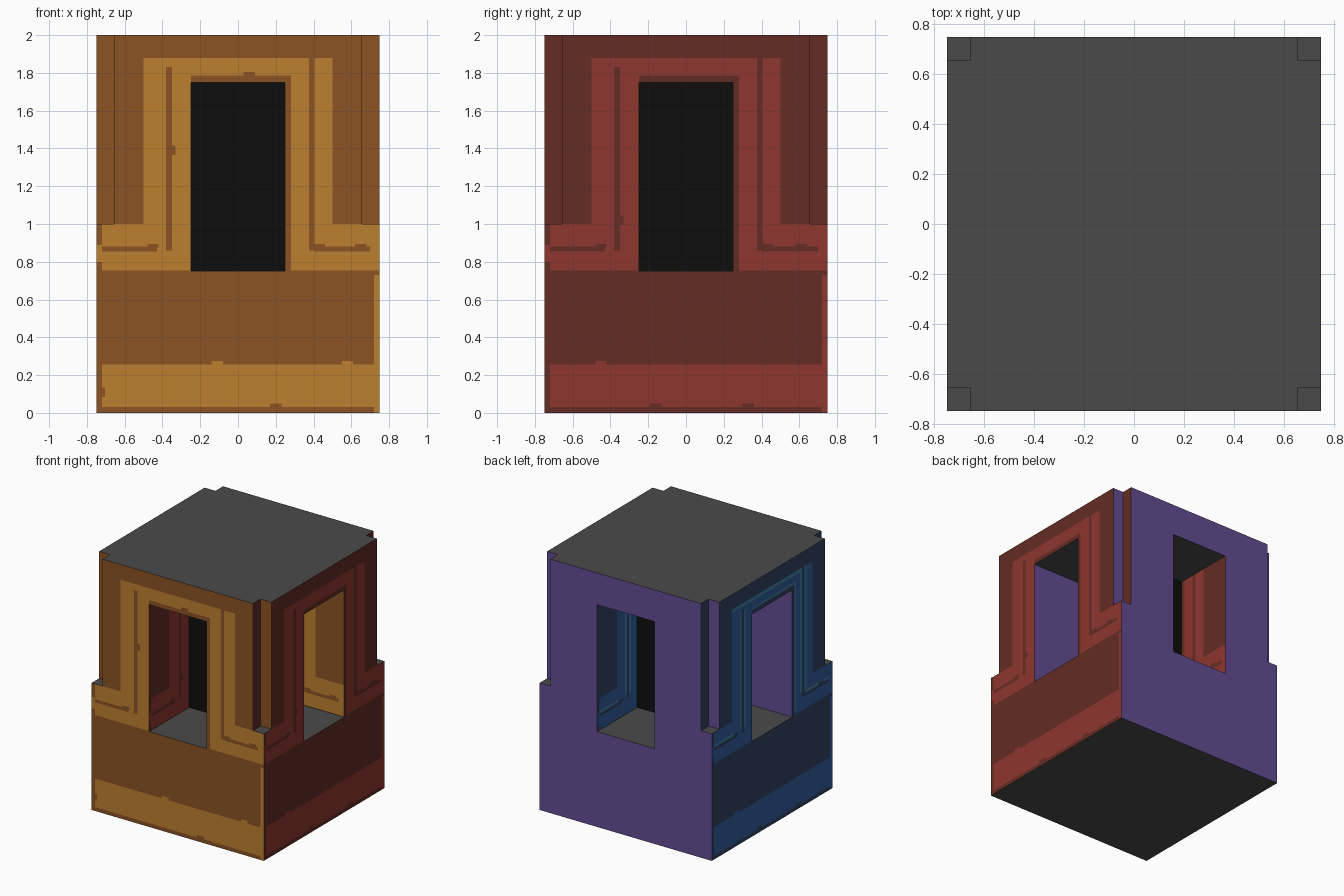
import bpy, bmesh
from mathutils import Vector

if "Cube" in bpy.data.objects:
    bpy.data.objects.remove(bpy.data.objects["Cube"])

# ---- Colours (sRGB hex converted to linear) ----
COLOURS = [("ochre", "BD802F"), ("brown", "8C5325"), ("red", "8F362E"), ("dark_red", "632C24"),
           ("blue", "315C9E"), ("navy", "334364"), ("teal", "3D84AA"), ("purple", "644C93"),
           ("grey", "4A4A4A"), ("black", "0D0D0D")]


def linear(h):
    vals = [int(h[i:i + 2], 16) / 255 for i in (0, 2, 4)]
    return [v / 12.92 if v <= 0.04045 else ((v + 0.055) / 1.055) ** 2.4 for v in vals]


mesh = bpy.data.meshes.new("tower_block")
INDEX = {}
for i, (name, h) in enumerate(COLOURS):
    mat = bpy.data.materials.new(name)
    mat.diffuse_color = (*linear(h), 1)
    mat.use_nodes = True
    mat.node_tree.nodes["Principled BSDF"].inputs["Base Color"].default_value = mat.diffuse_color
    mesh.materials.append(mat)
    INDEX[name] = i

# ---- Body: stepped block with notched upper corners and four deep window recesses ----
N, W = 0.656, 0.25
XS = [-0.75, -N, -W, W, N, 0.75]
ZS = [0, 0.75, 1, 1.75, 2]


def solid(x, y, z):
    if max(abs(x), abs(y)) > 0.75 or not 0 < z < 2:
        return False
    if abs(x) > N and abs(y) > N and z > 1:
        return False
    return not (0.75 < z < 1.75 and (abs(x) < W) != (abs(y) < W))


bm = bmesh.new()
for i in range(5):
    for j in range(5):
        for k in range(4):
            lo = Vector((XS[i], XS[j], ZS[k]))
            hi = Vector((XS[i + 1], XS[j + 1], ZS[k + 1]))
            mid, half = (lo + hi) / 2, (hi - lo) / 2
            if not solid(*mid):
                continue
            for axis in range(3):
                for s in (-1, 1):
                    probe = mid.copy()
                    probe[axis] += s * (half[axis] + 0.01)
                    if solid(*probe):
                        continue
                    a, b = (axis + 1) % 3, (axis + 2) % 3
                    corners = []
                    for p, q in ((-1, -1), (1, -1), (1, 1), (-1, 1))[::s]:
                        c = mid.copy()
                        c[axis] += s * half[axis]
                        c[a] += p * half[a]
                        c[b] += q * half[b]
                        corners.append(bm.verts.new(c))
                    bm.faces.new(corners)
bmesh.ops.remove_doubles(bm, verts=bm.verts, dist=0.0005)

# ---- Painted trim: (u0, u1, z0, z1), later layers cover earlier ones ----
LIGHT = [(-0.72, 0.75, 0.03, 0.255), (0.72, 0.75, 0.0, 0.73),
         (-0.75, 0.75, 0.755, 1.0), (-0.5, 0.5, 1.0, 1.88)]
GLINT = [(-0.40, -0.33, 0.9, 1.83), (0.35, 0.43, 0.9, 1.88), (0.28, 0.30, 0.78, 1.80),
         (-0.25, 0.30, 1.78, 1.80), (-0.5, 0.35, 1.855, 1.88),
         (-0.72, -0.43, 0.88, 0.9), (0.43, 0.70, 0.88, 0.9)]
DARK = [(-0.38, -0.35, 0.86, 1.83), (0.375, 0.405, 0.86, 1.88),
        (0.25, 0.28, 0.755, 1.785), (-0.25, 0.28, 1.75, 1.785),
        (-0.72, -0.43, 0.855, 0.88), (0.405, 0.70, 0.855, 0.88),
        (-0.75, -0.72, 0.89, 1.0), (-0.75, -0.72, 0.755, 0.8)]


def chips(points, upright=False):
    w, h = (0.01, 0.025) if upright else (0.03, 0.01)
    return [(u - w, u + w, z - h, z + h) for u, z in points]


def layers(light, dark, light_chips, dark_chips, glint=None):
    out = [(r, light) for r in LIGHT]
    if glint:
        out += [(r, glint) for r in GLINT]
    return out + [(r, light) for r in light_chips] + [(r, dark) for r in DARK + dark_chips]


# Each side: outward direction, direction of u across the face, base colour, layers
SIDES = [
    ((0, -1, 0), (1, 0, 0), "brown", layers(
        "ochre", "brown", chips([(-0.11, 0.265), (0.58, 0.265)]),
        chips([(0.2, 0.04), (-0.45, 0.885), (0.43, 0.885), (0.65, 0.885), (0.06, 1.795)])
        + chips([(-0.34, 1.39), (-0.715, 0.11)], True))),
    ((1, 0, 0), (0, 1, 0), "dark_red", layers(
        "red", "dark_red", chips([(-0.45, 0.265)]),
        chips([(-0.16, 0.04), (0.33, 0.04), (-0.45, 0.885), (0.43, 0.885), (0.61, 0.885)])
        + chips([(-0.34, 1.02)], True))),
    ((-1, 0, 0), (0, -1, 0), "navy", layers(
        "blue", "navy", chips([(-0.45, 0.265)]),
        chips([(-0.16, 0.04), (0.33, 0.04), (-0.45, 0.885), (0.61, 0.885)]), "teal")),
]


def facing(direction):
    d = Vector(direction)
    return [f for f in bm.faces if f.normal.dot(d) > 0.9]


# Up and down faces are grey, back-facing ones plain purple
bm.normal_update()
for f in bm.faces:
    f.material_index = INDEX["purple" if f.normal.y > 0.9 else "grey"]

# Cut the trim outlines into each side and colour by position
for direction, across, base, paint in SIDES:
    across = Vector(across)
    us = {round(v, 4) for r, _ in paint for v in r[:2] if abs(v) < 0.749}
    zs = {round(v, 4) for r, _ in paint for v in r[2:] if v > 0.001}
    cuts = [(across * u, across) for u in us] + [(Vector((0, 0, z)), Vector((0, 0, 1))) for z in zs]
    for co, no in cuts:
        faces = facing(direction)
        geom = faces + list({e for f in faces for e in f.edges}) + list({v for f in faces for v in f.verts})
        bmesh.ops.bisect_plane(bm, geom=geom, dist=0.0005, plane_co=co, plane_no=no)
        bm.normal_update()
    for f in facing(direction):
        c = f.calc_center_median()
        u, colour = c.dot(across), base
        for (u0, u1, z0, z1), name in paint:
            if u0 < u < u1 and z0 < c.z < z1:
                colour = name
        f.material_index = INDEX[colour]

# Black panels at the back of the window recesses
for f in bm.faces:
    c = f.calc_center_median()
    if abs(f.normal.z) < 0.1 and max(abs(c.x), abs(c.y)) < W + 0.001:
        f.material_index = INDEX["black"]

bm.to_mesh(mesh)
bm.free()
bpy.context.collection.objects.link(bpy.data.objects.new("tower_block", mesh))
